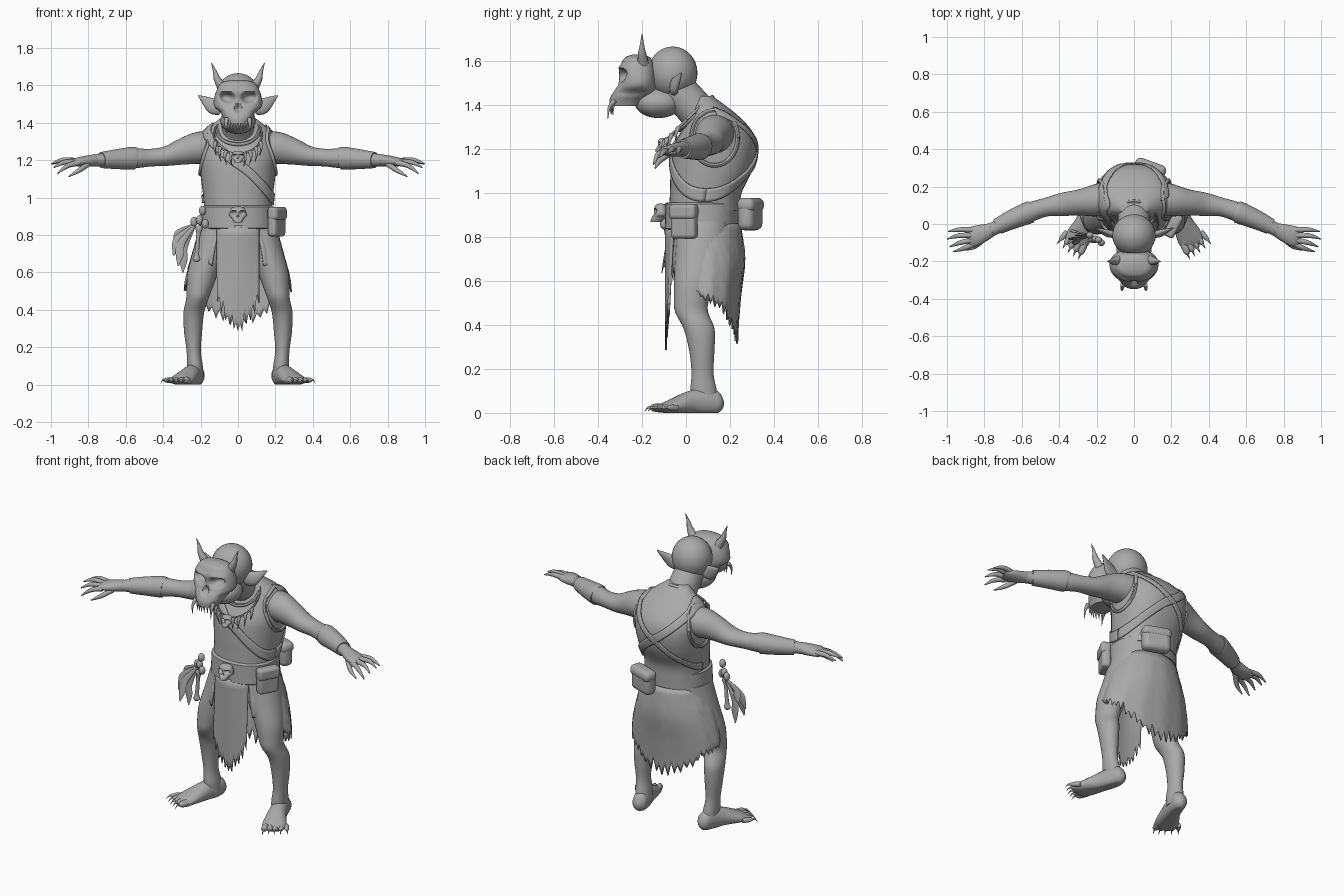
import bpy, bmesh, math, random
from mathutils import Vector, Matrix

if "Cube" in bpy.data.objects:
    bpy.data.objects.remove(bpy.data.objects["Cube"])

random.seed(4)
X, Y, Z = Vector((1, 0, 0)), Vector((0, 1, 0)), Vector((0, 0, 1))
clay = bpy.data.materials.new("clay_grey")
clay.diffuse_color = (0.4, 0.4, 0.4, 1)
clay.use_nodes = True
clay.node_tree.nodes["Principled BSDF"].inputs["Base Color"].default_value = clay.diffuse_color


def finish(name, bm, mirror=False):
    bmesh.ops.recalc_face_normals(bm, faces=bm.faces)
    me = bpy.data.meshes.new(name)
    bm.to_mesh(me)
    bm.free()
    me.materials.append(clay)
    ob = bpy.data.objects.new(name, me)
    bpy.context.collection.objects.link(ob)
    if mirror:
        ob.modifiers.new("mirror", 'MIRROR').use_mirror_merge = False
    return ob


def spline(p, k):
    """Smooth interpolation of tuples, k steps per segment."""
    out = []
    for i in range(len(p) - 1):
        a, b, c, d = p[max(i - 1, 0)], p[i], p[i + 1], p[min(i + 2, len(p) - 1)]
        for j in range(k):
            t = j / k
            out.append([0.5 * (2 * q + (r - o) * t + (2 * o - 5 * q + 4 * r - s) * t * t
                               + (3 * q - o - 3 * r + s) * t ** 3)
                        for o, q, r, s in zip(a, b, c, d)])
    return out + [list(p[-1])]


def power_point(a, pw):
    c, s = math.cos(a), math.sin(a)
    return (math.copysign(abs(c) ** (2 / pw), c), math.copysign(abs(s) ** (2 / pw), s))


def loft(name, secs, k=4, n=20, ref=Y, flat=False, pw=2, disp=None, mirror=False):
    """Skin elliptical sections given as (x, y, z, radius_a, radius_b)."""
    bm = bmesh.new()
    s = spline(secs, k)
    rings = []
    for i, q in enumerate(s):
        t = Z if flat else (Vector(s[min(i + 1, len(s) - 1)][:3]) - Vector(s[max(i - 1, 0)][:3])).normalized()
        a = ref.cross(t).normalized()
        b = t.cross(a)
        ring = []
        for j in range(n):
            c, d = power_point(2 * math.pi * j / n, pw)
            v = Vector(q[:3]) + a * c * max(q[3], .001) + b * d * max(q[4], .001)
            if disp:
                v = disp(v)
            ring.append(bm.verts.new(v))
        rings.append(ring)
    for r0, r1 in zip(rings, rings[1:]):
        for j in range(n):
            bm.faces.new((r0[j], r0[(j + 1) % n], r1[(j + 1) % n], r1[j]))
    bm.faces.new(rings[0])
    bm.faces.new(rings[-1])
    return finish(name, bm, mirror)


def spike(name, pts, r, mirror=False, ref=Y):
    m = len(pts) - 1
    return loft(name, [(*p, r * (1 - .95 * i / m), r * (1 - .95 * i / m)) for i, p in enumerate(pts)],
                k=3, n=10, ref=ref, mirror=mirror)


def sheet(name, f, n, rows, thick):
    """Thin cloth from a surface function f(column, v)."""
    bm = bmesh.new()
    g = [[bm.verts.new(f(i, j / rows)) for j in range(rows + 1)] for i in range(n + 1)]
    for i in range(n):
        for j in range(rows):
            bm.faces.new((g[i][j], g[i + 1][j], g[i + 1][j + 1], g[i][j + 1]))
    ob = finish(name, bm)
    mod = ob.modifiers.new("thickness", 'SOLIDIFY')
    mod.thickness, mod.offset = thick, 0
    return ob


def ball(name, c, r):
    bm = bmesh.new()
    bmesh.ops.create_uvsphere(bm, u_segments=32, v_segments=20, radius=1,
                              matrix=Matrix.Translation(c) @ Matrix.Diagonal((*r, 1)))
    return finish(name, bm)


def box(name, c, size, rot, bevel):
    bm = bmesh.new()
    bmesh.ops.create_cube(bm, size=1, matrix=Matrix.Translation(c) @ Matrix.Rotation(math.radians(rot), 4, 'Z')
                          @ Matrix.Diagonal((*size, 1)))
    ob = finish(name, bm)
    mod = ob.modifiers.new("round", 'BEVEL')
    mod.width, mod.segments = bevel, 4
    return ob


# Torso in a sleeveless shirt
TORSO = [(0, .085, .92, .182, .162), (0, .09, 1.0, .185, .163), (0, .115, 1.1, .198, .185),
         (0, .13, 1.2, .207, .19), (0, .14, 1.28, .205, .16), (0, .128, 1.35, .18, .11),
         (0, .105, 1.40, .125, .07), (0, .085, 1.44, .07, .035)]
loft("torso", TORSO, k=5, n=48, flat=True, pw=2.3)
PROFILE = spline(TORSO, 12)


def on_torso(a, z, off):
    q = min(PROFILE, key=lambda s: abs(s[2] - z))
    c, s = power_point(a, 2.3)
    return Vector(((q[3] + off) * c, q[1] + (q[4] + off) * s, z))


def strap(name, a0, a1, side, w):
    def f(i, v):
        a = a0 + (a1 - a0) * i / 64
        z = 1.18 - side * .19 * math.cos(a) + w * (v - .5)
        return on_torso(a, z, .006)
    sheet(name, f, 64, 4, .008)


strap("chest_strap", 0, 2 * math.pi, 1, .06)
strap("back_wrap", .1, math.pi - .1, -1, .04)

# Armhole rims following the shirt
rim = []
for i in range(25):
    a = 2 * math.pi * i / 24
    y, z = .13 + .105 * math.cos(a), 1.25 + .125 * math.sin(a)
    q = min(PROFILE, key=lambda s: abs(s[2] - z))
    u = min(abs((y - q[1]) / q[4]), .97)
    rim.append((q[3] * (1 - u ** 2.3) ** (1 / 2.3) + .002, y, z, .010, .010))
loft("armhole_rim", rim, k=2, n=8, ref=X, mirror=True)

# Neck, head, ears
loft("neck", [(0, .11, 1.28, .10, .09), (0, .05, 1.37, .088, .085), (0, -.03, 1.46, .085, .085),
              (0, -.06, 1.52, .08, .08)], n=28)
ball("head", (0, -.06, 1.545), (.116, .112, .12))
ball("jaw", (0, -.125, 1.41), (.095, .108, .07))
loft("ear", [(.09, -.055, 1.47, .03, .02), (.13, -.052, 1.487, .042, .02), (.17, -.037, 1.515, .026, .012),
             (.212, -.02, 1.545, .003, .003)], mirror=True)


# Skull mask with pressed eye sockets, nose hole and hollow cheeks
def skull_shape(v):
    if v.y < 0.03:
        e = ((abs(v.x) - .058) / .037) ** 2 + ((v.z - .035 - .1 * (abs(v.x) - .058)) / .026) ** 2
        wide = .006 + .35 * max(0, .005 - v.z)
        h = (v.x / max(wide, .004)) ** 2 + ((v.z + .02) / .022) ** 2
        brow = ((abs(v.x) - .06) / .05) ** 2 + ((v.z - .07) / .014) ** 2
        cheek = ((abs(v.x) - .10) / .03) ** 2 + ((v.z + .045) / .02) ** 2
        v.y += .05 * math.exp(-e * e) + .03 * math.exp(-h * h) - .012 * math.exp(-brow)
        v.x *= 1 - .12 * math.exp(-cheek)
    return v


mask = loft("skull_mask", [(0, 0, .128, .04, .025), (0, 0, .112, .09, .06), (0, 0, .06, .12, .082),
                           (0, 0, 0, .13, .086), (0, -.015, -.04, .11, .095), (0, -.045, -.075, .078, .082),
                           (0, -.058, -.105, .062, .07)], k=7, n=96, flat=True, pw=2.3, disp=skull_shape)
mask.location = (0, -.22, 1.5)
for name, loc, sc in (("belt_skull", (0, -.115, .905), .36), ("necklace_skull", (0, -.105, 1.215), .27)):
    ob = bpy.data.objects.new(name, mask.data)
    ob.location, ob.scale = loc, (sc,) * 3
    bpy.context.collection.objects.link(ob)

spike("horn", [(.085, -.195, 1.59), (.112, -.2, 1.635), (.124, -.2, 1.675), (.143, -.2, 1.722)], .027, True)
spike("tusk", [(.06, -.325, 1.42), (.064, -.35, 1.385), (.062, -.355, 1.335)], .013, True)
for i, x in enumerate((.009, .027, .044)):
    spike("tooth_%d" % i, [(x, -.34 + x * .3, 1.41), (x, -.345 + x * .3, 1.385), (x, -.343 + x * .3, 1.355)],
          .0095, True)

# Necklace and collar
for name, w, c, d, r in (("collar", .112, (.045, 1.36), (.075, .075), .010),
                         ("necklace_cord", .128, (.005, 1.335), (.1, .1), .006)):
    loft(name, [(w * math.cos(a), c[0] + d[0] * math.sin(a), c[1] + d[1] * math.sin(a), r, r)
                for a in (2 * math.pi * i / 24 for i in range(25))], k=2, n=8, ref=Z)
for i, a in enumerate((-75, -60, -42, -22)):
    a = math.radians(a)
    p = Vector((.128 * math.cos(a), .003 + .1 * math.sin(a), 1.335 + .1 * math.sin(a)))
    spike("necklace_fang_%d" % i, [p, p + Vector((.006, -.012, -.035)), p + Vector((-.004, -.008, -.075))], .012, True)

# Arms, bracers, hands
ARM = [(.13, .14, 1.265, .09, .09), (.21, .125, 1.265, .086, .085), (.29, .115, 1.247, .072, .07),
       (.38, .105, 1.222, .053, .062), (.47, .09, 1.213, .047, .05), (.55, .065, 1.21, .053, .051),
       (.65, .025, 1.205, .046, .045), (.74, -.02, 1.2, .034, .036), (.79, -.042, 1.196, .03, .038)]
loft("arm", ARM, k=5, n=28, mirror=True)
loft("bracer", [(.552, .065, 1.21, .058, .056), (.565, .06, 1.21, .061, .059), (.65, .025, 1.205, .053, .052),
                (.715, -.006, 1.201, .045, .045), (.73, -.014, 1.2, .043, .043)], n=28, mirror=True)
loft("palm", [(.76, -.03, 1.2, .032, .036), (.81, -.05, 1.194, .03, .048), (.86, -.068, 1.19, .023, .054),
              (.89, -.08, 1.186, .009, .04)], mirror=True)
FINGERS = [((.85, -.033, 1.195), (.93, -.03, 1.2), (.993, -.04, 1.178)),
           ((.86, -.06, 1.195), (.94, -.063, 1.2), (.998, -.08, 1.18)),
           ((.86, -.085, 1.19), (.93, -.10, 1.188), (.985, -.122, 1.16)),
           ((.85, -.105, 1.185), (.91, -.13, 1.17), (.965, -.148, 1.128)),
           ((.80, -.075, 1.18), (.85, -.12, 1.145), (.905, -.14, 1.112))]
for i, (a, b, c) in enumerate(FINGERS):
    loft("finger_%d" % i, [(*a, .015, .015), (*b, .0125, .0125), (*c, .003, .003)], k=5, n=12, mirror=True)

# Legs and feet
loft("leg", [(.11, .08, .87, .09, .12), (.145, .06, .72, .095, .11), (.187, .035, .6, .083, .09),
             (.205, .025, .52, .07, .08), (.217, .025, .46, .06, .075), (.237, .06, .38, .055, .07),
             (.24, .072, .28, .048, .057), (.237, .075, .18, .038, .05), (.23, .08, .1, .042, .06),
             (.225, .09, .04, .042, .06)], k=5, n=28, flat=True, mirror=True)


def floor_clamp(v):
    v.z = max(v.z, 0)
    return v


loft("foot", [(.212, .17, .045, .01, .015), (.217, .15, .045, .038, .045), (.228, .1, .05, .045, .065),
              (.255, .02, .045, .052, .055), (.29, -.055, .03, .066, .036), (.31, -.095, .022, .064, .024),
              (.32, -.12, .018, .04, .012)], k=5, n=24, ref=Z, disp=floor_clamp, mirror=True)
for i in range(5):
    t = i / 4
    a = Vector((.262 + .095 * t, -.095 + .055 * t, .022))
    b = Vector((.285 + .105 * t, -.155 + .075 * t - .02 * t * (1 - t), .024))
    r = .02 - .006 * t
    d = (b - a).normalized()
    loft("toe_%d" % i, [(*a, r, r), (*(a.lerp(b, .6)), r, r), (*b, r * .8, r * .7), (*(b + d * .01), .004, .004)],
         n=12, ref=Z, disp=floor_clamp, mirror=True)
    spike("toe_claw_%d" % i, [b - d * .005, b + d * .018, b + d * .036 - Z * .018], .009, True, Z)

# Hips, belt, ragged skirt and front panel
loft("hips", [(0, .08, .66, .06, .06), (0, .08, .74, .15, .12), (0, .08, .93, .178, .155)], n=32, flat=True)
loft("belt", [(0, .072, .832, .187, .16), (0, .072, .838, .197, .168), (0, .075, .95, .193, .167),
              (0, .075, .957, .183, .158)], k=1, n=48, flat=True, pw=2.2)
SKIRT = spline([(.86, .185, .155), (.7, .24, .175), (.55, .278, .158), (.4, .285, .145), (.24, .27, .14)], 10)
jag = [random.uniform(.01, .055) if i % 2 else -random.uniform(0, .025) for i in range(73)]


def skirt_surface(i, v):
    deg = -58 + 296 * i / 72
    back = max(0, math.sin(math.radians(deg)))
    front = min(0, math.sin(math.radians(deg)))
    hem = .51 - .17 * back ** 2.2 - .15 * front + jag[i] * (.6 + .6 * back)
    z = .86 + (hem - .86) * v
    q = min(SKIRT, key=lambda s: abs(s[0] - z))
    a = math.radians(deg)
    fold = 1 + .012 * math.sin(i * .9) * v
    return (q[1] * fold * math.cos(a), .09 + q[2] * fold * math.sin(a), z)


def panel_surface(i, v):
    u = i / 10 - 1
    hem = .30 + .15 * abs(u) ** 1.5 + jag[i + 20] * 1.2
    return (.112 * u, -.092 + .035 * u * u * (1 - .6 * v), .85 + (hem - .85) * v)


sheet("skirt", skirt_surface, 72, 14, .008)
sheet("front_panel", panel_surface, 20, 10, .008)

# Pouches with flaps
box("side_pouch", (.207, -.008, .865), (.125, .052, .145), 62, .018)
box("side_pouch_flap", (.21, -.01, .915), (.132, .06, .07), 62, .018)
box("back_pouch", (.085, .292, .9), (.165, .075, .14), -20, .03)
box("back_pouch_flap", (.085, .294, .945), (.172, .083, .065), -20, .028)

# Hanging bone, knots and feathers
loft("hanging_bone", [(-.222, -.085, .655, .008, .008), (-.222, -.085, .67, .021, .016), (-.22, -.085, .70, .012, .012),
                      (-.212, -.085, .80, .011, .011), (-.208, -.085, .835, .02, .016),
                      (-.207, -.085, .85, .008, .008)], n=14)
for i, p in enumerate([(-.19, -.085, .93), (-.205, -.08, .88), (-.235, -.06, .87), (-.175, -.1, .86)]):
    ball("charm_%d" % i, p, (.019, .018, .026))
for i, (x, y, z) in enumerate([(-.345, -.085, .69), (-.32, -.11, .635), (-.295, -.06, .60), (-.335, -.03, .74)]):
    a, b = Vector((-.225, -.06, .86)), Vector((x, y, z))
    m = a.lerp(b, .55) + Vector((-.025, 0, .02))
    loft("feather_%d" % i, [(*a, .005, .004), (*m, .02, .005), (*(m.lerp(b, .5)), .022, .005), (*b, .003, .002)], n=10)

# Smooth shading with sharp edges kept
bpy.ops.object.select_all(action='DESELECT')
for ob in bpy.context.scene.objects:
    ob.select_set(True)
bpy.context.view_layer.objects.active = mask
bpy.ops.object.shade_smooth_by_angle(angle=math.radians(45))
